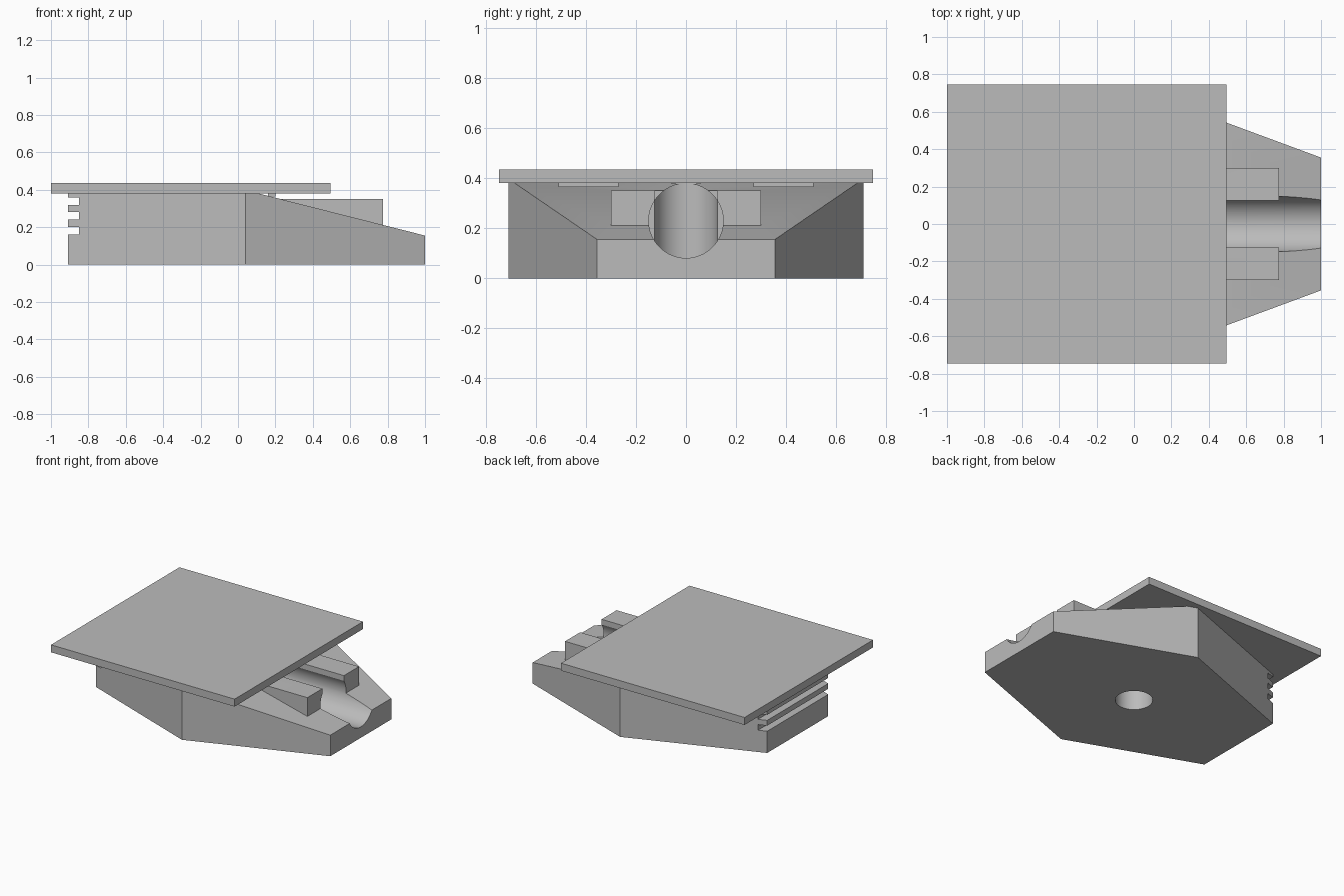
import bpy, bmesh
from math import pi
from mathutils import Vector

old = bpy.data.objects.get("Cube")
if old:
    bpy.data.objects.remove(old, do_unlink=True)

grey = bpy.data.materials.new("plain grey")
grey.use_nodes = True
colour = (0.5, 0.5, 0.5, 1)
grey.diffuse_color = colour
grey.node_tree.nodes["Principled BSDF"].inputs["Base Color"].default_value = colour


def finish(name, bm):
    bmesh.ops.recalc_face_normals(bm, faces=bm.faces)
    mesh = bpy.data.meshes.new(name)
    bm.to_mesh(mesh)
    bm.free()
    mesh.materials.append(grey)
    obj = bpy.data.objects.new(name, mesh)
    bpy.context.collection.objects.link(obj)
    return obj


def prism(name, points, direction):
    """Extrude a closed outline along a direction."""
    bm = bmesh.new()
    face = bm.faces.new([bm.verts.new(p) for p in points])
    grown = bmesh.ops.extrude_face_region(bm, geom=[face])["geom"]
    verts = [g for g in grown if isinstance(g, bmesh.types.BMVert)]
    bmesh.ops.translate(bm, verts=verts, vec=direction)
    return finish(name, bm)


def box(name, x0, x1, y0, y1, z0, z1):
    return prism(name, [(x0, y0, z0), (x1, y0, z0), (x1, y1, z0), (x0, y1, z0)],
                 (0, 0, z1 - z0))


def cylinder(name, radius, length, centre, along_x=False):
    bm = bmesh.new()
    bmesh.ops.create_cone(bm, cap_ends=True, segments=64, radius1=radius,
                          radius2=radius, depth=length)
    obj = finish(name, bm)
    obj.location = centre
    if along_x:
        obj.rotation_euler.y = pi / 2
    return obj


def combine(target, tool, operation):
    """Apply a boolean and discard the helper."""
    tool.hide_render = True
    mod = target.modifiers.new("shape", 'BOOLEAN')
    mod.operation, mod.object, mod.solver = operation, tool, 'EXACT'
    bpy.context.view_layer.objects.active = target
    bpy.ops.object.modifier_apply(modifier=mod.name)
    bpy.data.objects.remove(tool, do_unlink=True)


# Six-sided body
body = prism("body", [(1, -.355, 0), (1, .355, 0), (.04, .71, 0), (-.91, .355, 0),
                      (-.91, -.355, 0), (.04, -.71, 0)], (0, 0, .38))

# Sloping nose
combine(body, prism("nose_cutter", [(.11, -1, .38), (1, -1, .155), (1.2, -1, .1044),
                                    (1.2, -1, .6), (.11, -1, .6)], (0, 2, 0)), 'DIFFERENCE')

# Raised guide blocks, split by the open channel
combine(body, box("guide_block", .15, .775, -.3, .3, .1, .35), 'UNION')
combine(body, box("slot_cutter", .23, 1.1, -.125, .125, .23, .5), 'DIFFERENCE')
combine(body, cylinder("channel_cutter", .149, 1.2, (.6, 0, .23), True), 'DIFFERENCE')

# Vertical hole opening through the underside
combine(body, cylinder("hole_cutter", .125, .6, (0, 0, .2)), 'DIFFERENCE')

# Grooves across the rear end
for z in (.16, .24, .318):
    combine(body, box("groove_cutter", -1, -.85, -.8, .8, z, z + .041), 'DIFFERENCE')

# Flat top plate
box("top_plate", -1, .495, -.747, .747, .38, .435)

# Small pads below the plate
for side, label in ((-1, "right"), (1, "left")):
    y0, y1 = sorted((side * .27, side * .51))
    box(label + "_pad", .16, .2, y0, y1, .365, .38)

# Smooth curved bores, crisp edges elsewhere
bpy.ops.object.select_all(action='DESELECT')
body.select_set(True)
bpy.context.view_layer.objects.active = body
bpy.ops.object.shade_smooth_by_angle(angle=pi / 6)
